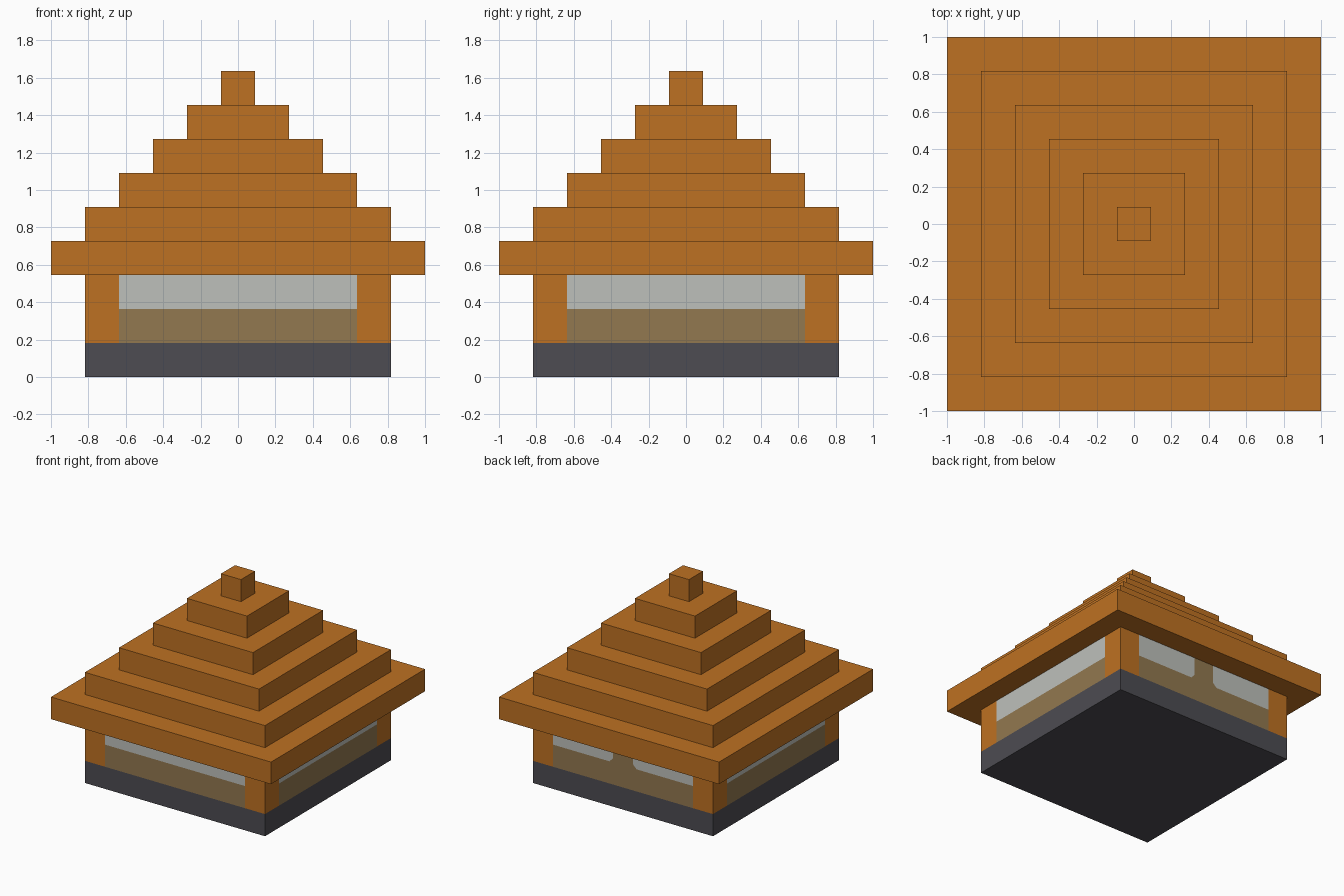
import bpy, bmesh, math
from mathutils import Matrix

if "Cube" in bpy.data.objects:
    bpy.data.objects.remove(bpy.data.objects["Cube"])

U = 2 / 11  # one block


def material(name, rgb):
    m = bpy.data.materials.new(name)
    m.use_nodes = True
    m.diffuse_color = (*rgb, 1)
    m.node_tree.nodes["Principled BSDF"].inputs["Base Color"].default_value = (*rgb, 1)
    return m


wood = material("orange wood", (0.515, 0.165, 0.016))
clay = material("tan wall", (0.287, 0.188, 0.08))
glass = material("pale window", (0.515, 0.527, 0.497))
stone = material("dark stone", (0.074, 0.072, 0.084))


def prism(name, outline, front, depth, mat, turn=0):
    """Extrude an x-z outline from y = front backwards, turned about z (block units)."""
    bm = bmesh.new()
    face = bm.faces.new([bm.verts.new((x, front, z)) for x, z in outline])
    grown = bmesh.ops.extrude_face_region(bm, geom=[face])["geom"]
    bmesh.ops.translate(bm, vec=(0, depth, 0),
                        verts=[v for v in grown if isinstance(v, bmesh.types.BMVert)])
    bmesh.ops.recalc_face_normals(bm, faces=bm.faces)
    bm.transform(Matrix.Scale(U, 4) @ Matrix.Rotation(turn, 4, "Z"))
    mesh = bpy.data.meshes.new(name)
    bm.to_mesh(mesh)
    bm.free()
    mesh.materials.append(mat)
    obj = bpy.data.objects.new(name, mesh)
    bpy.context.collection.objects.link(obj)
    return obj


def rect(x0, x1, z0, z1):
    return [(x0, z0), (x1, z0), (x1, z1), (x0, z1)]


# Foundation
prism("foundation", rect(-4.5, 4.5, 0, 1), -4.5, 9, stone)

# Stepped roof
for step in range(6):
    half = 5.5 - step
    prism(f"roof_step_{step + 1}", rect(-half, half, 3 + step, 4 + step),
          -half, 2 * half, wood)

# Four sides: corner post, low wall and window band
for i, side in enumerate(("front", "left", "back", "right")):
    turn = i * math.pi / 2
    prism(f"{side}_corner_post", rect(-4.5, -3.5, 1, 3), -4.5, 1, wood, turn)
    prism(f"{side}_low_wall", rect(-3.5, 3.5, 1, 2), -4.5, 1, clay, turn)
    if side != "back":
        prism(f"{side}_window", rect(-3.5, 3.5, 2, 3), -4.5, 1, glass, turn)
        continue
    # Back windows with eased inner corners around a central mullion
    e = 0.18
    pane = [(0.5 + e, 2), (3.5, 2), (3.5, 3), (0.5, 3), (0.5, 2 + e)]
    prism("back_window_a", pane, -4.5, 1, glass, turn)
    prism("back_window_b", [(-x, z) for x, z in pane], -4.5, 1, glass, turn)
    half = [(0.5 + e, 2), (0.5, 2 + e), (0.5, 3)]
    prism("back_mullion", half + [(-x, z) for x, z in reversed(half)],
          -4.5, 1, clay, turn)
